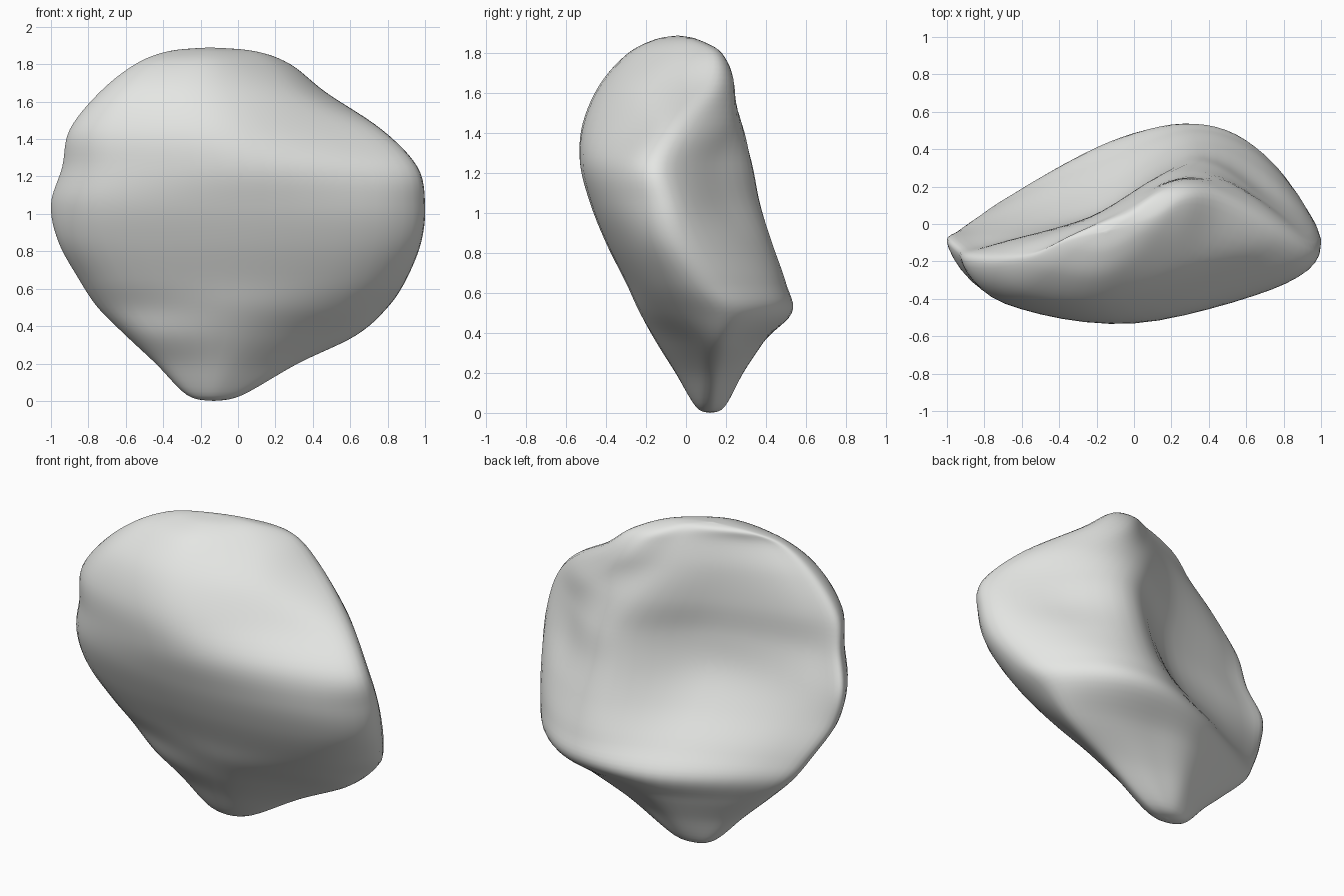
import bpy
import bmesh
from mathutils import Vector

cube = bpy.data.objects.get("Cube")
if cube:
    bpy.data.objects.remove(cube, do_unlink=True)

# Horizontal sections of the boulder, bottom to top:
# height, left end (x, y), right end (x, y), three front depths, four back depths
SECTIONS = [
    (.03, -.27, .11, .02, .13, .07, .05, .08, .16, .19, .19, .17),
    (.2, -.44, .07, .32, .15, -.01, -.05, .06, .17, .28, .27, .23),
    (.35, -.6, .05, .63, .18, -.1, -.14, .03, .19, .37, .37, .31),
    (.5, -.75, .04, .8, .19, -.14, -.23, -.08, .19, .44, .53, .45),
    (.65, -.85, -.01, .9, .08, -.22, -.3, -.18, .12, .34, .5, .4),
    (.85, -.96, -.08, .98, -.04, -.31, -.4, -.28, .02, .18, .43, .29),
    (1.05, -1, -.1, 1, -.1, -.38, -.48, -.34, -.05, .07, .37, .18),
    (1.25, -.94, -.16, .96, -.14, -.42, -.53, -.34, -.1, .05, .33, .14),
    (1.45, -.9, -.2, .77, -.04, -.42, -.51, -.24, -.11, .04, .27, .21),
    (1.65, -.74, -.21, .47, .11, -.37, -.42, -.2, -.12, .02, .17, .24),
    (1.8, -.55, -.18, .28, .13, -.26, -.28, -.08, -.12, 0, .1, .18),
    (1.87, -.37, -.1, .09, .03, -.14, -.15, -.05, -.06, 0, .04, .06),
]
FRONT = (.13, .5, .87)
BACK = (.1, .4, .65, .85)
STEPS = 6


def section_ring(row):
    """Closed loop of points: left end, front, right end, then back."""
    z, xl, yl, xr, yr = row[:5]
    across = lambda f: xl + (xr - xl) * f
    front = [Vector((across(f), y, z)) for f, y in zip(FRONT, row[5:8])]
    back = [Vector((across(f), y, z)) for f, y in zip(BACK, row[8:])]
    return [Vector((xl, yl, z)), *front, Vector((xr, yr, z)), *reversed(back)]


def spline(a, b, c, d, t):
    """Smooth curve running from b to c."""
    return (b * 2 + (c - a) * t + (a * 2 - b * 5 + c * 4 - d) * t ** 2
            + (b * 3 - a - c * 3 + d) * t ** 3) / 2


def smooth_path(points, closed):
    n = len(points)
    pick = lambda i: points[i % n] if closed else points[max(0, min(n - 1, i))]
    path = [spline(pick(i - 1), pick(i), pick(i + 1), pick(i + 2), s / STEPS)
            for i in range(n if closed else n - 1) for s in range(STEPS)]
    return path if closed else path + [points[-1]]


# Smooth every section, then join them lengthwise between the two tips
rings = [smooth_path(section_ring(row), True) for row in SECTIONS]
count = len(rings[0])
rings.insert(0, [Vector((-.13, .12, 0))] * count)
rings.append([Vector((-.15, -.04, 1.89))] * count)
columns = [smooth_path(list(column), False) for column in zip(*rings)]

bm = bmesh.new()
grid = [[bm.verts.new(p) for p in column] for column in columns]
for i, column in enumerate(grid):
    after = grid[(i + 1) % count]
    for j in range(len(column) - 1):
        bm.faces.new((column[j], after[j], after[j + 1], column[j + 1]))
bmesh.ops.remove_doubles(bm, verts=bm.verts, dist=.0005)
for v in bm.verts:
    v.co.z = max(0, v.co.z)
bmesh.ops.recalc_face_normals(bm, faces=bm.faces)

mesh = bpy.data.meshes.new("boulder")
bm.to_mesh(mesh)
bm.free()
boulder = bpy.data.objects.new("boulder", mesh)
bpy.context.collection.objects.link(boulder)

# Pale grey stone
stone = bpy.data.materials.new("pale_grey_stone")
stone.use_nodes = True
colour = (.78, .79, .77, 1)
stone.diffuse_color = colour
stone.node_tree.nodes["Principled BSDF"].inputs["Base Color"].default_value = colour
mesh.materials.append(stone)

bpy.ops.object.select_all(action="DESELECT")
boulder.select_set(True)
bpy.context.view_layer.objects.active = boulder
bpy.ops.object.shade_smooth_by_angle(angle=1)
